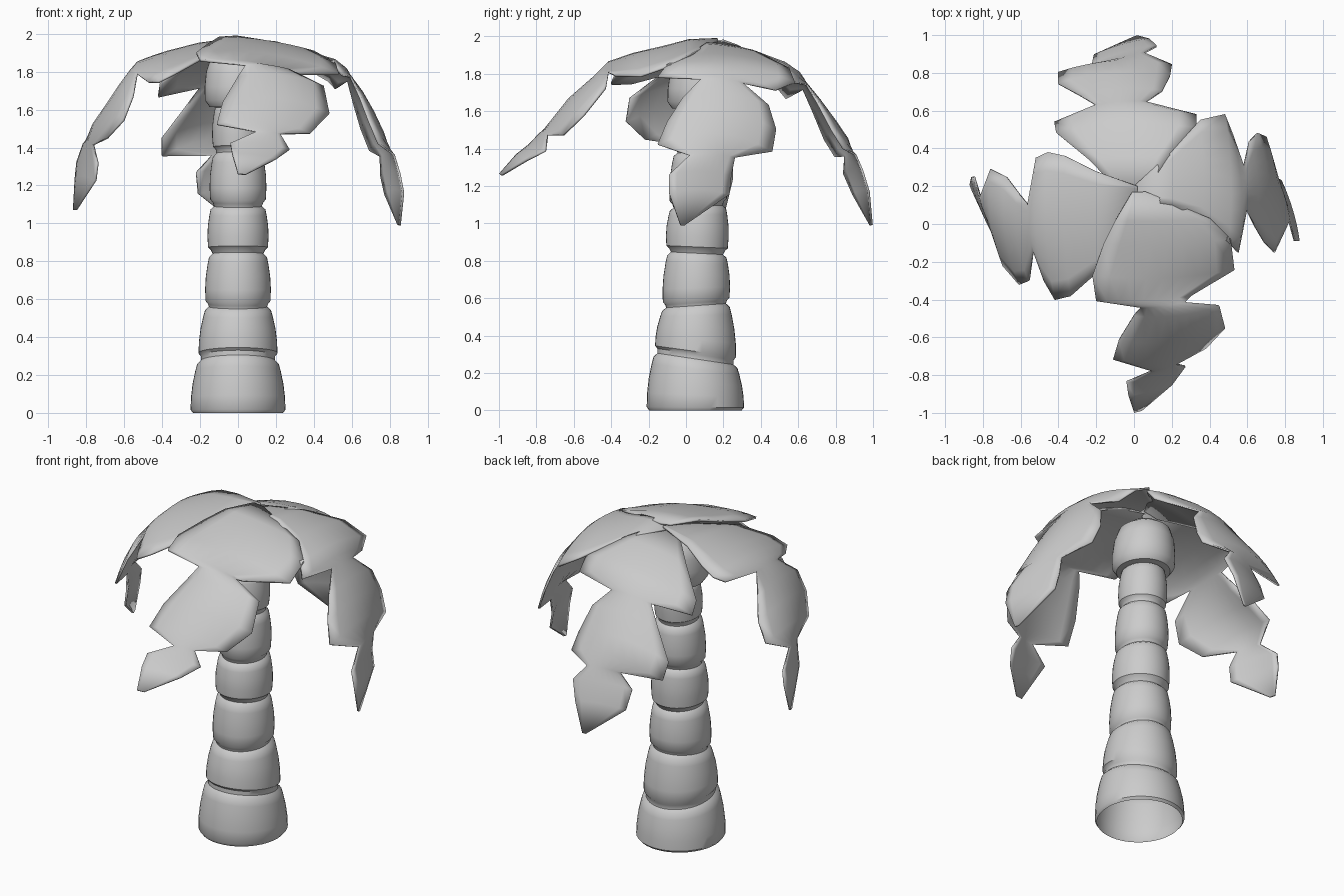
import bpy
import bmesh
from math import cos, sin, tau, radians
from mathutils import Vector

default_cube = bpy.data.objects.get("Cube")
if default_cube:
    bpy.data.objects.remove(default_cube)

grey = bpy.data.materials.new("plain grey")
grey.use_nodes = True
grey.diffuse_color = (0.6, 0.6, 0.6, 1)
grey.node_tree.nodes["Principled BSDF"].inputs["Base Color"].default_value = (0.6, 0.6, 0.6, 1)


def loft(name, rings, closed, thickness=0.0, sharp=40):
    """Skin a list of equal-length point rows into one smooth object."""
    bm = bmesh.new()
    rows = [[bm.verts.new(p) for p in ring] for ring in rings]
    count = len(rows[0])
    for low, high in zip(rows, rows[1:]):
        for i in range(count if closed else count - 1):
            j = (i + 1) % count
            bm.faces.new((low[i], low[j], high[j], high[i]))
    bmesh.ops.recalc_face_normals(bm, faces=bm.faces)
    mesh = bpy.data.meshes.new(name)
    bm.to_mesh(mesh)
    bm.free()
    obj = bpy.data.objects.new(name, mesh)
    bpy.context.collection.objects.link(obj)
    mesh.materials.append(grey)
    if thickness:
        shell = obj.modifiers.new("thickness", 'SOLIDIFY')
        shell.thickness = thickness
        shell.offset = 0
    bpy.ops.object.select_all(action='DESELECT')
    obj.select_set(True)
    bpy.context.view_layer.objects.active = obj
    bpy.ops.object.shade_smooth_by_angle(angle=radians(sharp))
    return obj


# Trunk: tapering segments with tilted grooves between them, open at the base
def trunk_ring(z, radius, tilt=0.0, sides=40):
    centre = Vector((0, 0.05 + 0.012 * z * z, z))
    ring = []
    for i in range(sides):
        a = tau * i / sides
        y = radius * sin(a) * 1.04
        ring.append(centre + Vector((radius * cos(a), y, tilt * y)))
    return ring


# bottom height, top height, bottom radius, top radius, top tilt
SEGMENTS = [
    (0.0, 0.275, 0.25, 0.21, -0.15),
    (0.3, 0.56, 0.208, 0.168, 0.07),
    (0.575, 0.84, 0.17, 0.148, -0.05),
    (0.86, 1.09, 0.156, 0.14, 0.05),
    (1.11, 1.37, 0.145, 0.128, -0.06),
    (1.39, 1.62, 0.13, 0.118, 0.0),
]
rings = []
tilt_below = 0.0
for bottom, top, r0, r1, tilt in SEGMENTS:
    rings.append(trunk_ring(bottom, r0 - 0.012, tilt_below))
    for t in (0.06, 0.3, 0.55, 0.8, 0.93):
        bulge = 0.012 * (1 - (2 * t - 1) ** 2)
        rings.append(trunk_ring(bottom + (top - bottom) * t,
                                r0 + (r1 - r0) * t + bulge,
                                tilt_below + (tilt - tilt_below) * t))
    rings.append(trunk_ring(top, r1 - 0.014, tilt))
    tilt_below = tilt
loft("trunk", rings, True)

# Crown bulb that holds the leaves
BULB = [(1.61, 0.1), (1.615, 0.15), (1.65, 0.175), (1.72, 0.176),
        (1.8, 0.168), (1.87, 0.145), (1.91, 0.09), (1.92, 0.005)]
loft("crown_bulb", [trunk_ring(z, r) for z, r in BULB], True)

# Leaf rows: distance outward, two side limits, ridge height
FRONT_LEAF = [
    (-.17, -.01, .06, 1.98), (-.02, -.1, .4, 1.96), (.1, -.16, .51, 1.93),
    (.27, -.22, .53, 1.89), (.4, -.2, .3, 1.85), (.43, .04, .27, 1.83),
    (.47, 0, .45, 1.78), (.6, -.08, .48, 1.66), (.7, -.11, .38, 1.54),
    (.76, .1, .22, 1.48), (.8, -.04, .27, 1.42), (.88, -.03, .2, 1.36),
    (.99, 0, .04, 1.26),
]
LEFT_LEAF = [
    (0, .13, .2, 1.97), (.2, .1, .38, 1.94), (.36, .02, .55, 1.89),
    (.5, -.1, .58, 1.85), (.55, -.15, .48, 1.81), (.59, .08, .3, 1.77),
    (.64, -.02, .44, 1.69), (.69, -.1, .48, 1.59), (.74, -.15, .46, 1.48),
    (.79, .02, .26, 1.37), (.81, -.09, .24, 1.28), (.83, -.09, .23, 1.18),
    (.85, -.03, -.01, .99),
]
BACK_LEAF = [
    (.15, -.05, .05, 1.96), (.35, -.18, .24, 1.91), (.51, -.33, .41, 1.85),
    (.58, -.33, .42, 1.8), (.64, -.06, .2, 1.74), (.7, -.15, .28, 1.66),
    (.78, -.19, .4, 1.54), (.84, -.2, .4, 1.45), (.88, -.05, .14, 1.37),
    (.9, -.12, .22, 1.3), (.94, -.08, .21, 1.18), (.99, -.02, 0, .99),
]
RIGHT_LEAF = [
    (-.02, -.2, -.1, 1.97), (.2, -.28, .25, 1.93), (.36, -.36, .38, 1.89),
    (.45, -.38, .4, 1.86), (.51, -.35, .3, 1.84), (.55, -.1, .14, 1.81),
    (.6, -.17, .3, 1.73), (.66, -.25, .32, 1.63), (.74, -.29, .22, 1.52),
    (.79, -.14, 0, 1.42), (.8, -.25, .04, 1.34), (.81, -.25, .04, 1.25),
    (.86, -.21, -.18, 1.07),
]


def leaf(name, rows, outward, sideways, twist, arch, across=9):
    """Three-lobed drooping leaf, arched and rolled so neighbours overlap."""
    rings = []
    for k, (dist, low, high, ridge) in enumerate(rows):
        before, after = rows[max(k - 1, 0)], rows[min(k + 1, len(rows) - 1)]
        slope = Vector((after[0] - before[0], before[3] - after[3])).normalized()
        flat, steep = slope
        half = (high - low) / 2
        # the tip lobe turns further than the middle one
        turn = twist + 0.22 if k >= len(rows) - 4 else twist
        ring = []
        for i in range(across):
            s = half * (2 * i / (across - 1) - 1)
            reach = dist + steep * (arch * (half * half / 2 - s * s) - turn * s)
            point = Vector(outward) * reach + Vector(sideways) * (low + half + s)
            point.z = ridge - 0.15 * flat * s - (0.15 + 0.75 * steep) * s * s
            ring.append(point)
        rings.append(ring)
    loft(name, rings, False, thickness=0.012, sharp=50)


leaf("front_leaf", FRONT_LEAF, (0, -1, 0), (1, 0, 0), 0.16, 0.7)
leaf("left_leaf", LEFT_LEAF, (1, 0, 0), (0, 1, 0), 0.08, 0.5)
leaf("back_leaf", BACK_LEAF, (0, 1, 0), (-1, 0, 0), 0.08, 0.5)
leaf("right_leaf", RIGHT_LEAF, (-1, 0, 0), (0, -1, 0), 0.15, 0.6)
